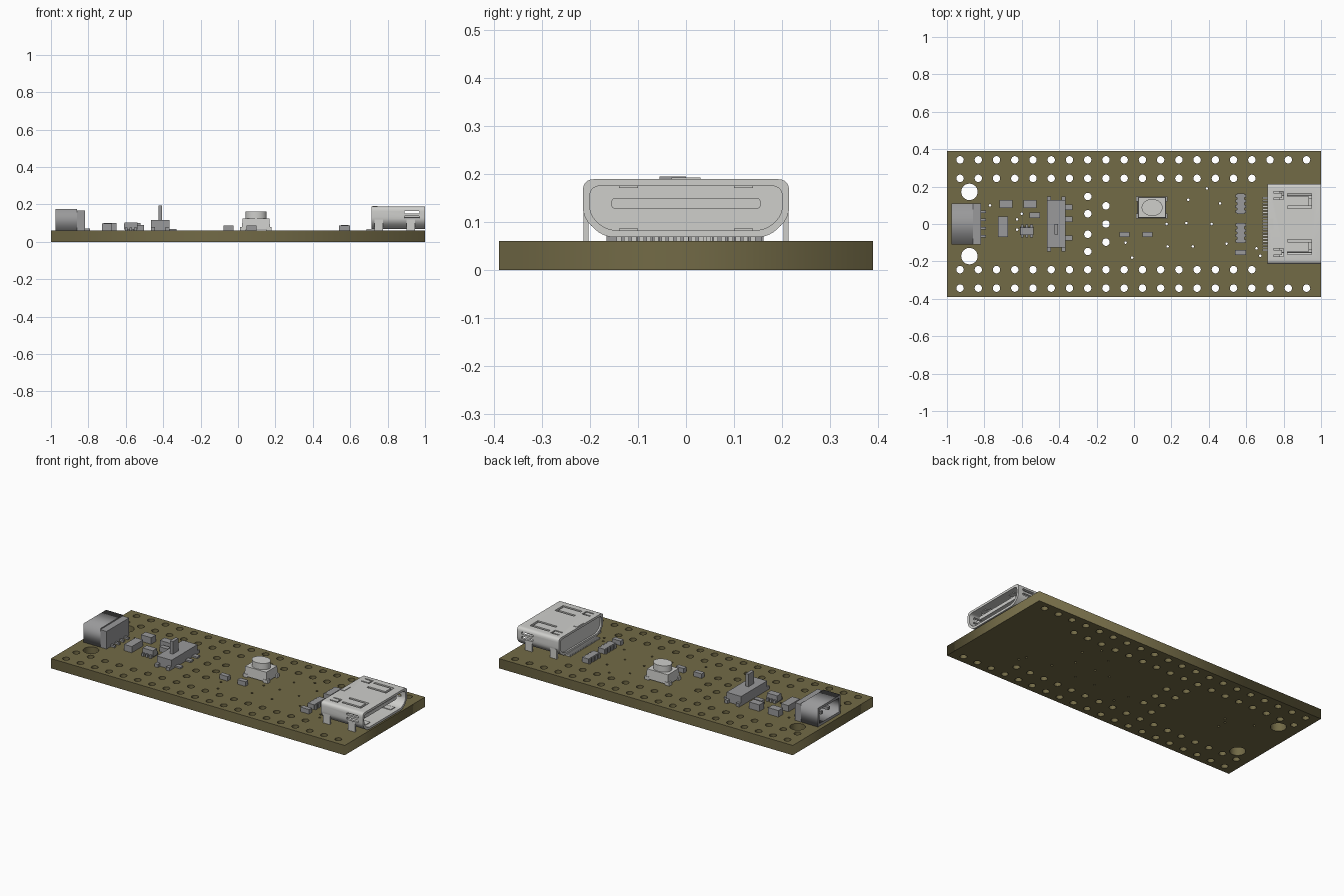
import bpy
import bmesh
from math import cos, sin, pi
from mathutils import Vector, Matrix

default_cube = bpy.data.objects.get("Cube")
if default_cube:
    bpy.data.objects.remove(default_cube, do_unlink=True)

BOARD_TOP = 0.06


def make_material(name, colour):
    material = bpy.data.materials.new(name)
    material.use_nodes = True
    material.diffuse_color = (*colour, 1)
    shader = material.node_tree.nodes["Principled BSDF"]
    shader.inputs["Base Color"].default_value = (*colour, 1)
    return material


olive = make_material("olive board", (0.17, 0.145, 0.062))
grey = make_material("component grey", (0.32, 0.32, 0.325))
silver = make_material("light silver", (0.62, 0.62, 0.60))


def add_object(name, mesh, material, smooth=False):
    obj = bpy.data.objects.new(name, mesh)
    bpy.context.collection.objects.link(obj)
    mesh.materials.clear()
    mesh.materials.append(material)
    if smooth:
        bpy.ops.object.select_all(action="DESELECT")
        obj.select_set(True)
        bpy.context.view_layer.objects.active = obj
        bpy.ops.object.shade_smooth_by_angle(angle=pi / 6)
    return obj


def boxes(name, material, extents, taper=1.0):
    """One object made of boxes, each given as x, y and z ranges."""
    bm = bmesh.new()
    for xs, ys, zs in extents:
        low, high = (Vector(c) for c in zip(xs, ys, zs))
        centre, size = (low + high) / 2, high - low
        made = bmesh.ops.create_cube(bm, size=1)["verts"]
        for v in made:
            shrink = taper if v.co.z > 0 else 1
            v.co = centre + Vector((v.co.x * size.x * shrink,
                                    v.co.y * size.y * shrink, v.co.z * size.z))
    mesh = bpy.data.meshes.new(name)
    bm.to_mesh(mesh)
    bm.free()
    return add_object(name, mesh, material)


def circle(x, y, radius, sides):
    return [(x + radius * cos(2 * pi * i / sides),
             y + radius * sin(2 * pi * i / sides)) for i in range(sides)]


def rounded(points, radius, steps=5):
    """Round every corner of a polygon."""
    result = []
    for i, p in enumerate(points):
        p = Vector(p)
        before = Vector(points[i - 1]) - p
        after = Vector(points[(i + 1) % len(points)]) - p
        a, b = p + before.normalized() * radius, p + after.normalized() * radius
        for k in range(steps + 1):
            t = k / steps
            result.append(a * (1 - t) ** 2 + p * 2 * t * (1 - t) + b * t * t)
    return result


def rectangle(x0, x1, y0, y1):
    return [(x0, y0), (x1, y0), (x1, y1), (x0, y1)]


# Axis maps for the extrusions: profile x, profile y, depth
ALONG_X = Matrix(((0, 0, 1), (1, 0, 0), (0, 1, 0)))
ALONG_Y = Matrix(((1, 0, 0), (0, 0, -1), (0, 1, 0)))
ALONG_Z = Matrix.Identity(3)


def extrude(name, material, loops, start, end, axes=ALONG_Z, smooth=False):
    """Extrude a flat outline; loops inside other loops become holes."""
    curve = bpy.data.curves.new(name, "CURVE")
    curve.dimensions, curve.fill_mode = "2D", "BOTH"
    curve.extrude = (end - start) / 2
    for loop in loops:
        spline = curve.splines.new("POLY")
        spline.points.add(len(loop) - 1)
        for point, co in zip(spline.points, loop):
            point.co = (co[0], co[1], 0, 1)
        spline.use_cyclic_u = True
    temp = bpy.data.objects.new("outline", curve)
    bpy.context.collection.objects.link(temp)
    graph = bpy.context.evaluated_depsgraph_get()
    mesh = bpy.data.meshes.new_from_object(temp.evaluated_get(graph))
    bpy.data.objects.remove(temp, do_unlink=True)
    bm = bmesh.new()
    bm.from_mesh(mesh)
    bmesh.ops.remove_doubles(bm, verts=bm.verts, dist=0.00005)
    for v in bm.verts:
        v.co = axes @ (v.co + Vector((0, 0, (start + end) / 2)))
    bmesh.ops.recalc_face_normals(bm, faces=bm.faces)
    bm.to_mesh(mesh)
    bm.free()
    mesh.name = name
    return add_object(name, mesh, material, smooth)


def cut(obj, cutter):
    modifier = obj.modifiers.new("cut", "BOOLEAN")
    modifier.operation, modifier.object = "DIFFERENCE", cutter
    modifier.solver = "EXACT"
    bpy.context.view_layer.objects.active = obj
    bpy.ops.object.modifier_apply(modifier=modifier.name)
    bpy.data.objects.remove(cutter, do_unlink=True)


# Circuit board with pin rows, mounting holes and vias
holes = []
for side in (-1, 1):
    holes += [circle(-0.93 + 0.0975 * i, side * 0.343, 0.02, 14) for i in range(20)]
    holes += [circle(-0.93 + 0.0975 * i, side * 0.244, 0.02, 14) for i in range(17)]
    holes += [circle(-0.247, side * y, 0.02, 14) for y in (0.055, 0.147)]
    holes.append(circle(-0.88, side * 0.172, 0.044, 24))
holes += [circle(-0.15, y, 0.02, 14) for y in (-0.097, 0, 0.097)]
vias = [(-.77, .1), (-.6, .055), (-.625, .025), (-.625, -.03), (-.045, -.1),
        (-.01, -.18), (.29, .13), (.39, .19), (.46, .11), (.175, 0), (.28, .005),
        (.415, 0), (.18, -.12), (.315, -.12), (.495, -.105), (.655, -.13), (.675, -.17)]
holes += [circle(x, y, 0.007, 8) for x, y in vias]
extrude("circuit_board", olive, [rectangle(-1, 1, -0.39, 0.39)] + holes, 0, BOARD_TOP)


# Video socket shell with a tapered lower half
def shell_outline(inset):
    half = [(0.215 - inset, 0.189 - inset), (0.215 - inset, 0.108 + inset / 3),
            (0.172 - inset / 2, 0.068 + inset)]
    return rounded(half + [(-y, z) for y, z in reversed(half)], 0.024)


shell = extrude("socket_shell", silver, [shell_outline(0), shell_outline(0.014)],
                0.715, 1, ALONG_X)

# Spring tongues cut as U slots in the top, and slots in the sides
springs = []
for side in (-1, 1):
    for x0, x1, y, w, t in ((0.82, 0.95, 0.122, 0.04, 0.014),
                            (0.745, 0.8, 0.152, 0.022, 0.008)):
        u_slot = [(x0, -w), (x1, -w), (x1, w), (x0, w), (x0, w - t),
                  (x1 - t, w - t), (x1 - t, t - w), (x0, t - w)]
        springs.append([(px, side * y + py) for px, py in u_slot])
cut(shell, extrude("spring_cutter", silver, springs, 0.15, 0.25))
slots = [rounded(rectangle(0.89, 0.97, z, z + 0.014), 0.006, 3) for z in (0.125, 0.152)]
cut(shell, extrude("side_cutter", silver, slots, -0.3, 0.3, ALONG_Y))
bpy.context.view_layer.objects.active = shell
bpy.ops.object.select_all(action="DESELECT")
shell.select_set(True)
bpy.ops.object.shade_smooth_by_angle(angle=pi / 6)

# Socket insides, legs and solder pins
extrude("socket_back", silver, [shell_outline(0.013)], 0.725, 0.78, ALONG_X)
extrude("socket_tongue", silver,
        [rounded(rectangle(-0.155, 0.155, 0.128, 0.149), 0.006)], 0.775, 0.97, ALONG_X)
boxes("socket_legs", silver,
      [((x, x + 0.045), sorted((s * 0.203, s * 0.214)), (BOARD_TOP, 0.12))
       for x in (0.73, 0.9) for s in (-1, 1)])
boxes("socket_contact_springs", silver,
      [((0.86, 0.97), (s * 0.12 - 0.02, s * 0.12 + 0.02), zs)
       for s in (-1, 1) for zs in ((0.081, 0.086), (0.171, 0.176))])
boxes("socket_top_lap", silver, [((0.72, 0.745), (-0.03, 0.03), (0.186, 0.192))])
boxes("socket_pins", silver,
      [((0.687, 0.73), (0.0155 * i - 0.005, 0.0155 * i + 0.005), (BOARD_TOP, 0.07))
       for i in range(-9, 10)])

# Battery connector, open toward the board end
extrude("battery_connector_housing", grey,
        [rectangle(-0.11, 0.11, BOARD_TOP, 0.175), rectangle(-0.095, 0.095, 0.075, 0.16)],
        -0.975, -0.86, ALONG_X)
boxes("battery_connector_back", grey, [((-0.86, -0.818), (-0.11, 0.11), (BOARD_TOP, 0.168))])
boxes("battery_connector_prongs", grey,
      [((-0.95, -0.85), (y - 0.009, y + 0.009), (0.105, 0.123)) for y in (-0.035, 0.035)])
boxes("battery_connector_tabs", grey,
      [((-0.82, -0.79), (y - 0.007, y + 0.007), (BOARD_TOP, 0.072))
       for y in (-0.065, -0.022, 0.022, 0.065)])

# Slide switch
boxes("switch_body", grey, [((-0.465, -0.365), (-0.125, 0.128), (BOARD_TOP, 0.118))])
boxes("switch_lever", grey, [((-0.425, -0.405), (-0.055, 0), (0.115, 0.195))])
boxes("switch_legs", grey,
      [((-0.37, -0.33), (y - 0.014, y + 0.014), (BOARD_TOP, 0.07)) for y in (-0.075, 0.025, 0.09)]
      + [((x, x + 0.022), (s * 0.135 - 0.012, s * 0.135 + 0.012), (BOARD_TOP, 0.08))
         for x in (-0.465, -0.387) for s in (-1, 1)])

# Push button
boxes("button_body", silver, [((0.02, 0.172), (0.032, 0.144), (0.066, 0.125))], taper=0.94)
boxes("button_feet", silver,
      [((x, x + 0.03), (y, y + 0.025), (BOARD_TOP, 0.08))
       for x in (0.012, 0.15) for y in (0.03, 0.121)])
cap = [(0.097 + (x - 0.097) * 1.25, y) for x, y in circle(0.097, 0.088, 0.045, 32)]
extrude("button_cap", silver, [cap], 0.12, 0.163, smooth=True)

# Six-legged regulator chip
boxes("regulator_chip", grey, [((-0.61, -0.536), (-0.06, -0.017), (0.067, 0.104))], taper=0.94)
boxes("regulator_legs", grey,
      [((x - 0.007, x + 0.007), (-0.073, -0.004), (BOARD_TOP, 0.078))
       for x in (-0.598, -0.573, -0.548)])

# Small surface components: end caps stand slightly proud of the middle
parts = [(-.685, .107, .07, .045, .04), (-.555, .107, .07, .045, .04),
         (-.53, .047, .055, .03, .03), (-.7, -.015, .052, .11, .038),
         (-.05, -.056, .054, .028, .028), (.072, -.056, .054, .028, .028),
         (.57, -.152, .058, .028, .028)]
for i, (x, y, w, d, h) in enumerate(parts):
    extents = [((x - w / 2, x + w / 2), (y - d / 2, y + d / 2), (BOARD_TOP, BOARD_TOP + h))]
    boxes(f"small_component_{i + 1}", grey, extents)

# Resistor arrays with notched terminals
for i, y in enumerate((0.108, -0.048)):
    boxes(f"resistor_array_{i + 1}", grey,
          [((0.55, 0.59), (y - 0.054, y + 0.054), (BOARD_TOP, 0.09))])
    boxes(f"resistor_array_terminals_{i + 1}", grey,
          [((0.543, 0.598), (y + k * 0.028 - 0.008, y + k * 0.028 + 0.008), (BOARD_TOP, 0.088))
           for k in (-1.5, -0.5, 0.5, 1.5)])
